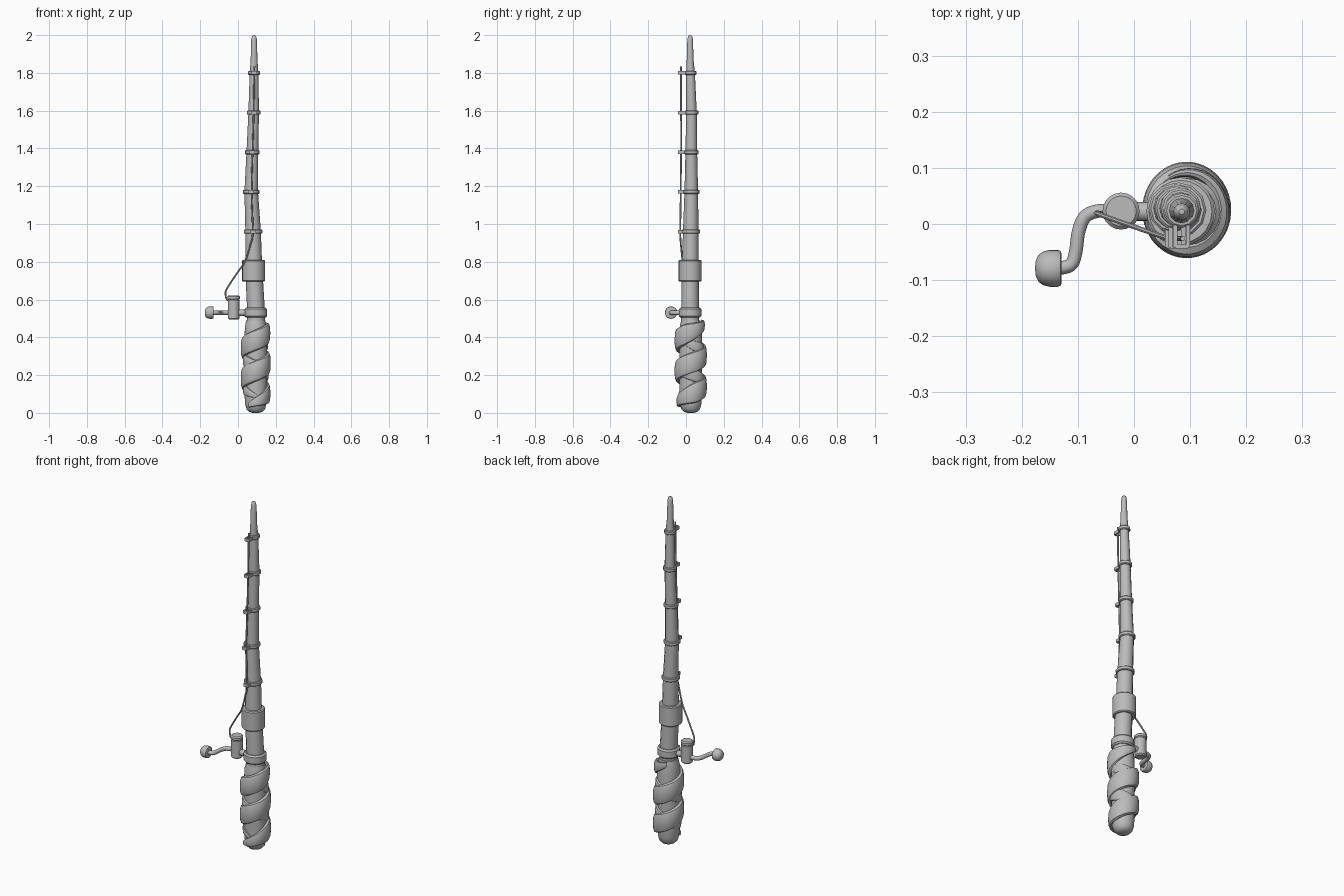
import bpy, bmesh, math
from mathutils import Vector

if "Cube" in bpy.data.objects:
    bpy.data.objects.remove(bpy.data.objects["Cube"])

grey = bpy.data.materials.new("plain grey")
grey.diffuse_color = (0.5, 0.5, 0.5, 1)
grey.use_nodes = True
grey.node_tree.nodes["Principled BSDF"].inputs["Base Color"].default_value = grey.diffuse_color


def finish(name, bm, angle=40):
    bmesh.ops.recalc_face_normals(bm, faces=bm.faces)
    me = bpy.data.meshes.new(name)
    bm.to_mesh(me)
    bm.free()
    me.materials.append(grey)
    ob = bpy.data.objects.new(name, me)
    bpy.context.collection.objects.link(ob)
    bpy.ops.object.select_all(action='DESELECT')
    ob.select_set(True)
    bpy.context.view_layer.objects.active = ob
    bpy.ops.object.shade_smooth_by_angle(angle=math.radians(angle))
    return ob


def skin(name, rings):
    """Join rings of points into a capped tube."""
    bm = bmesh.new()
    vr = [[bm.verts.new(p) for p in ring] for ring in rings]
    n = len(vr[0])
    for a, b in zip(vr, vr[1:]):
        for i in range(n):
            bm.faces.new((a[i], a[(i + 1) % n], b[(i + 1) % n], b[i]))
    bm.faces.new(vr[0])
    bm.faces.new(vr[-1])
    return finish(name, bm)


def circle(n):
    return [(math.cos(math.tau * i / n), math.sin(math.tau * i / n)) for i in range(n)]


def stack(name, rows, n):
    """Upright rings from rows of (x, y, z, radius)."""
    return skin(name, [[(x + r * c, y + r * s, z) for c, s in circle(n)] for x, y, z, r in rows])


def band(name, x, y, r, z0, z1, bevel, n=20):
    """Bevelled upright cylinder."""
    return stack(name, [(x, y, z0, r - bevel), (x, y, z0 + bevel, r),
                        (x, y, z1 - bevel, r), (x, y, z1, r - bevel)], n)


def smooth_path(pts, steps=6):
    """Catmull-Rom curve through the points."""
    p = [Vector(q) for q in pts]
    p = [2 * p[0] - p[1]] + p + [2 * p[-1] - p[-2]]
    out = []
    for a, b, c, d in zip(p, p[1:], p[2:], p[3:]):
        for k in range(steps):
            t = k / steps
            out.append(0.5 * (2 * b + (c - a) * t + (2 * a - 5 * b + 4 * c - d) * t * t
                              + (3 * b - a - 3 * c + d) * t ** 3))
    return out + [p[-2]]


def tube(name, pts, r, n=8, ref=(0.1, 1, 0.15)):
    path = smooth_path(pts)
    rings = []
    for i, p in enumerate(path):
        t = (path[min(i + 1, len(path) - 1)] - path[max(i - 1, 0)]).normalized()
        u = t.cross(Vector(ref)).normalized()
        v = t.cross(u)
        rings.append([p + r * (c * u + s * v) for c, s in circle(n)])
    return skin(name, rings)


# Slightly crooked tapering pole
POLE = [(.095, .022, .42, .05), (.096, .022, .53, .047), (.088, .022, .68, .046),
        (.083, .023, .80, .044), (.080, .025, .96, .041), (.070, .028, 1.17, .036),
        (.076, .028, 1.38, .031), (.083, .029, 1.59, .028), (.085, .024, 1.80, .023),
        (.085, .022, 1.87, .018), (.085, .022, 1.975, .015), (.085, .022, 1.994, .011),
        (.085, .022, 2.0, .005)]
stack("pole", POLE, 12)

# Collars
band("upper_collar", .083, .022, .061, .695, .81, .005)
band("reel_collar", .094, .022, .060, .505, .557, .008)

# Guide rings, each with a forked eyelet at the front
for i, (x, y, z, r) in enumerate(POLE[4:9]):
    band(f"guide_ring_{i + 1}", x, y, r + .008, z - .011, z + .011, .004, 12)
    bm = bmesh.new()
    for cx, cy, sx, sy in ((-.011, -.018, .007, .048), (.011, -.018, .007, .048),
                           (0, -.040, .022, .007)):
        res = bmesh.ops.create_cube(bm, size=1)
        for v in res["verts"]:
            v.co = (x + cx + v.co.x * sx, cy + v.co.y * sy, z + v.co.z * .018)
    finish(f"guide_eyelet_{i + 1}", bm)

# Handle core with rounded butt
HX, HY = .094, .025
stack("handle_core", [(HX, HY, z, r) for z, r in
      ((0, .018), (.006, .036), (.02, .049), (.045, .056), (.1, .06),
       (.4, .06), (.46, .057), (.49, .05))], 24)


def wrap(name, a0, a1, zf, pitch, rad, half, thick, steps=90):
    """Flat rounded strap wound in a helix; zf is its height at the front."""
    rings = []
    for k in range(steps + 1):
        f = k / steps
        a = math.radians(a0 + (a1 - a0) * f)
        zc = zf + pitch * (a + math.pi / 2) / math.tau
        e = min(1, .25 + 5 * min(f, 1 - f))
        ring = []
        for c, s in circle(12):
            cc = math.copysign(abs(c) ** .7, c)
            ss = math.copysign(abs(s) ** .7, s)
            rr = rad + thick * e * cc
            z = min(max(zc + half * e * ss, .012), .5)
            ring.append((HX + rr * .98 * math.cos(a), HY + rr * 1.06 * math.sin(a), z))
        rings.append(ring)
    return skin(name, rings)


# Grip straps: broad outer winding and a thinner crossing layer below it
wrap("outer_grip_strap", -845, 120, .385, .163, .063, .056, .018)
wrap("inner_grip_strap", 640, -60, .40, -.155, .058, .035, .012)

# Reel drum on its arm
RX, RY = -.023, .023
band("reel_drum", RX, RY, .031, .495, .603, .006)
band("reel_cap", RX, RY, .033, .598, .622, .006)
tube("reel_arm", [(RX, RY, .53), (.02, .022, .53), (.06, .022, .53)], .017, 12)

# Crank and knob
tube("crank", [(-.03, .023, .53), (-.065, .023, .53), (-.088, .012, .53), (-.099, -.015, .53),
               (-.104, -.05, .53), (-.113, -.073, .53), (-.14, -.08, .53)],
     .012, 10, (0, 0, 1))
skin("crank_knob", [[(x, -.079 + r * c, .531 + r * s) for c, s in circle(20)] for x, r in
     ((-.129, .026), (-.131, .031), (-.136, .033), (-.150, .033), (-.162, .030),
      (-.170, .024), (-.175, .014), (-.176, .005))])

# Fishing line from the drum up through the eyelets
tube("line", [(-.03, .01, .595), (-.058, .018, .60), (-.066, .019, .64), (-.045, .011, .68),
              (-.005, -.003, .74), (.035, -.017, .80), (.065, -.027, .89), (.078, -.03, .96),
              (.072, -.028, 1.17), (.077, -.026, 1.38), (.083, -.026, 1.59),
              (.086, -.026, 1.80), (.087, -.026, 1.835)], .0045)
